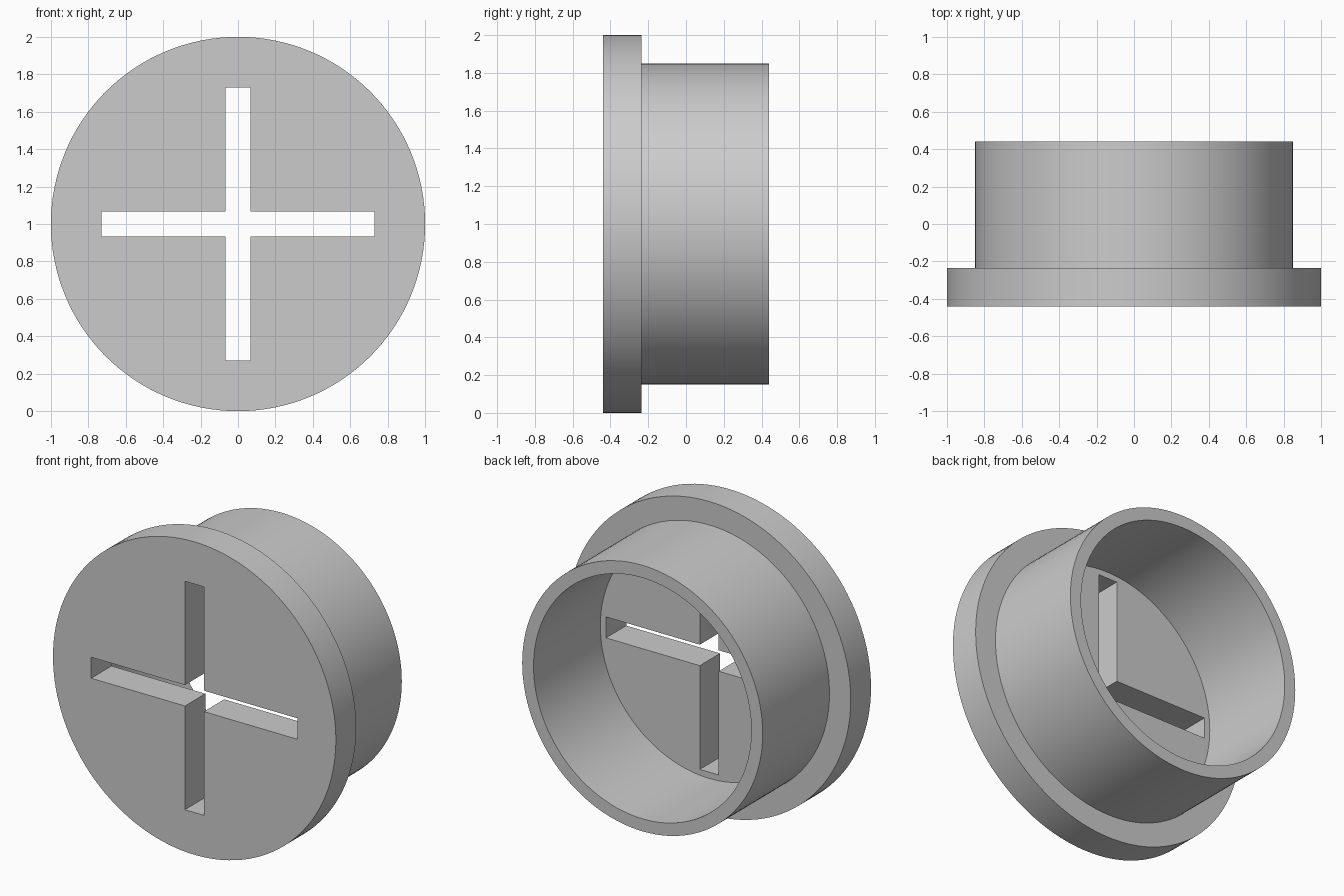
import bpy, bmesh, math
from mathutils import Matrix, Vector

if "Cube" in bpy.data.objects:
    bpy.data.objects.remove(bpy.data.objects["Cube"], do_unlink=True)

FRONT, STEP, BACK = -0.44, -0.235, 0.44
FLANGE_R, TUBE_R, BORE_R = 1.0, 0.85, 0.77
SLOT_HALF_LENGTH, SLOT_HALF_WIDTH = 0.73, 0.067
SEGMENTS = 128

grey = bpy.data.materials.new("plain grey")
grey.use_nodes = True
colour = (0.6, 0.6, 0.6, 1)
grey.diffuse_color = colour
grey.node_tree.nodes["Principled BSDF"].inputs["Base Color"].default_value = colour


def make_object(name, bm):
    bmesh.ops.recalc_face_normals(bm, faces=bm.faces)
    mesh = bpy.data.meshes.new(name)
    bm.to_mesh(mesh)
    bm.free()
    mesh.materials.append(grey)
    obj = bpy.data.objects.new(name, mesh)
    bpy.context.collection.objects.link(obj)
    return obj


# Flanged cap with a hollow sleeve, turned from one closed half section
profile = [(0, FRONT), (FLANGE_R, FRONT), (FLANGE_R, STEP), (TUBE_R, STEP),
           (TUBE_R, BACK), (BORE_R, BACK), (BORE_R, STEP), (0, STEP)]
bm = bmesh.new()
verts = [bm.verts.new((r, y, 1)) for r, y in profile]
edges = [bm.edges.new(pair) for pair in zip(verts, verts[1:])]
bmesh.ops.spin(bm, geom=verts + edges, cent=(0, 0, 1), axis=(0, 1, 0),
               angle=math.tau, steps=SEGMENTS)
bmesh.ops.remove_doubles(bm, verts=bm.verts, dist=0.0001)
bmesh.ops.dissolve_limit(bm, angle_limit=0.01, verts=bm.verts, edges=bm.edges)
cap = make_object("flanged_cap", bm)

# Crossed slots through the front plate
cutters = []
for name, w, h in (("slot_across", SLOT_HALF_LENGTH, SLOT_HALF_WIDTH),
                   ("slot_upright", SLOT_HALF_WIDTH, SLOT_HALF_LENGTH)):
    bm = bmesh.new()
    place = Matrix.Translation((0, (FRONT + STEP) / 2, 1))
    size = Matrix.Diagonal(Vector((2 * w, 0.4, 2 * h, 1)))
    bmesh.ops.create_cube(bm, size=1, matrix=place @ size)
    cutter = make_object(name, bm)
    cutter.hide_render = True
    cutters.append(cutter)
    cut = cap.modifiers.new(name, 'BOOLEAN')
    cut.operation = 'DIFFERENCE'
    cut.solver = 'EXACT'
    cut.object = cutter

# Apply the cuts, drop the cutters and smooth the round walls
bpy.ops.object.select_all(action='DESELECT')
cap.select_set(True)
bpy.context.view_layer.objects.active = cap
for cutter in cutters:
    bpy.ops.object.modifier_apply(modifier=cutter.name)
    bpy.data.objects.remove(cutter, do_unlink=True)
bpy.ops.object.shade_smooth_by_angle(angle=math.radians(30))
